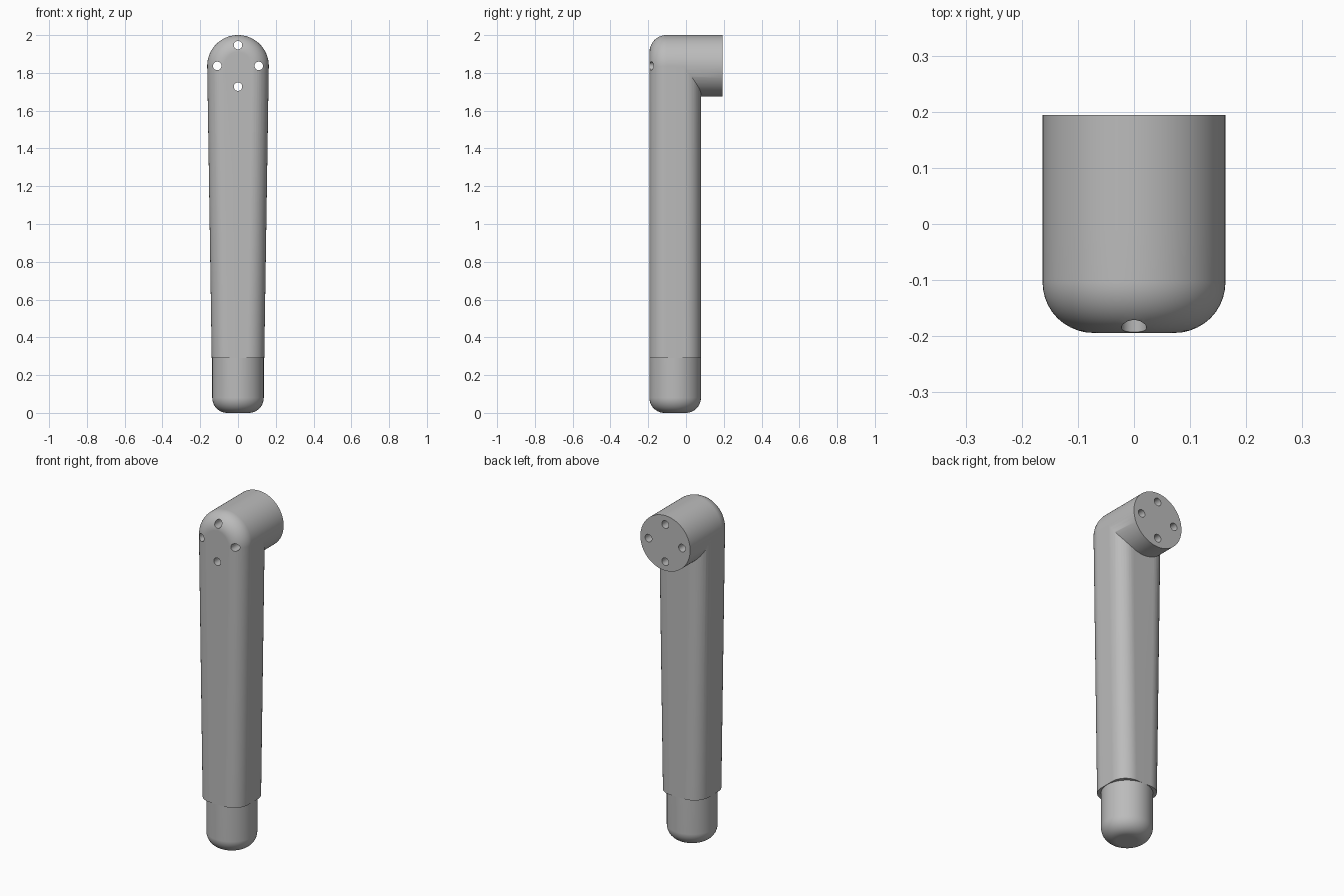
import bpy, bmesh, math

cube = bpy.data.objects.get("Cube")
if cube:
    bpy.data.objects.remove(cube, do_unlink=True)

HEAD_R, HEAD_Z = 0.163, 1.837       # rounded head and its axis height
FRONT, REAR, ARM_BACK = -0.194, 0.194, 0.079
FILLET, ARM_BASE, FOOT_R = 0.09, 0.29, 0.1365
TAPER = math.atan((HEAD_R - 0.139) / (HEAD_Z - ARM_BASE))
SEG = 48

metal = bpy.data.materials.new("Grey metal")
metal.use_nodes = True
GREY = (0.5, 0.5, 0.5, 1)
metal.diffuse_color = GREY
metal.node_tree.nodes["Principled BSDF"].inputs["Base Color"].default_value = GREY


def loft(name, rings):
    """Skin closed rings of points, with a cap on each end."""
    bm = bmesh.new()
    loops = [[bm.verts.new(p) for p in ring] for ring in rings]
    n = len(loops[0])
    for a, b in zip(loops, loops[1:]):
        for i in range(n):
            j = (i + 1) % n
            bm.faces.new((a[i], a[j], b[j], b[i]))
    bm.faces.new(loops[0])
    bm.faces.new(loops[-1])
    bmesh.ops.recalc_face_normals(bm, faces=bm.faces)
    mesh = bpy.data.meshes.new(name)
    bm.to_mesh(mesh)
    bm.free()
    obj = bpy.data.objects.new(name, mesh)
    bpy.context.collection.objects.link(obj)
    mesh.materials.append(metal)
    return obj


def head_arc(radius):
    """Arc over the head, tangent to both tapering sides."""
    sweep = math.pi + 2 * TAPER
    angles = [-TAPER + sweep * i / SEG for i in range(SEG + 1)]
    return [(radius * math.cos(a), HEAD_Z + radius * math.sin(a)) for a in angles]


def arm_ring(inset, y):
    arc = head_arc(HEAD_R - inset)
    drop = (arc[0][1] - ARM_BASE) * math.tan(TAPER)
    foot_x = arc[0][0] - drop
    outline = [(foot_x, ARM_BASE)] + arc + [(-foot_x, ARM_BASE)]
    return [(x, y, z) for x, z in outline]


def circle_y(radius, y, x0=0, z0=0, n=24):
    turn = 2 * math.pi / n
    return [(x0 + radius * math.cos(turn * i), y, z0 + radius * math.sin(turn * i))
            for i in range(n)]


def boolean(obj, other, operation):
    mod = obj.modifiers.new(operation, "BOOLEAN")
    mod.object, mod.operation, mod.solver = other, operation, "EXACT"
    bpy.context.view_layer.objects.active = obj
    bpy.ops.object.modifier_apply(modifier=mod.name)
    bpy.data.objects.remove(other, do_unlink=True)


def smooth(obj):
    bpy.ops.object.select_all(action="DESELECT")
    obj.select_set(True)
    bpy.context.view_layer.objects.active = obj
    bpy.ops.object.shade_smooth_by_angle(angle=math.radians(30))
    obj.modifiers.new("Flat face normals", "WEIGHTED_NORMAL").keep_sharp = True


# Tapered arm with rounded front and back edges
steps = [math.pi / 2 * i / 10 for i in range(11)]
edge = [(FILLET * (1 - math.sin(t)), FILLET * (1 - math.cos(t))) for t in steps]
front_rings = [arm_ring(d, FRONT + h) for d, h in edge]
back_rings = [arm_ring(d, ARM_BACK - h) for d, h in reversed(edge)]
arm = loft("arm", front_rings + back_rings)

# Round mounting boss behind the head, sharing the head's arc
arc = head_arc(HEAD_R)
start, gap = math.pi + TAPER, math.pi - 2 * TAPER
low = [start + gap * i / SEG for i in range(1, SEG)]
disc = arc + [(HEAD_R * math.cos(a), HEAD_Z + HEAD_R * math.sin(a)) for a in low]
boss = loft("boss", [[(x, y, z) for x, z in disc] for y in (ARM_BACK - FILLET, REAR)])
boolean(arm, boss, "UNION")

# Four bolt holes running right through the head
for k in range(4):
    a = k * math.pi / 2
    x, z = 0.11 * math.cos(a), HEAD_Z + 0.11 * math.sin(a)
    drill = loft("drill", [circle_y(0.0225, y, x, z) for y in (FRONT - 0.1, REAR + 0.1)])
    boolean(arm, drill, "DIFFERENCE")
smooth(arm)

# Round foot with a softened lower edge
ROUND = 0.08
profile = [(FOOT_R - ROUND * (1 - math.sin(t)), ROUND * (1 - math.cos(t))) for t in steps]
profile.append((FOOT_R, ARM_BASE))
centre_y = (FRONT + ARM_BACK) / 2
foot = loft("foot", [[(x, centre_y + y, h) for x, _, y in circle_y(r, 0, n=64)]
                     for r, h in profile])
smooth(foot)
